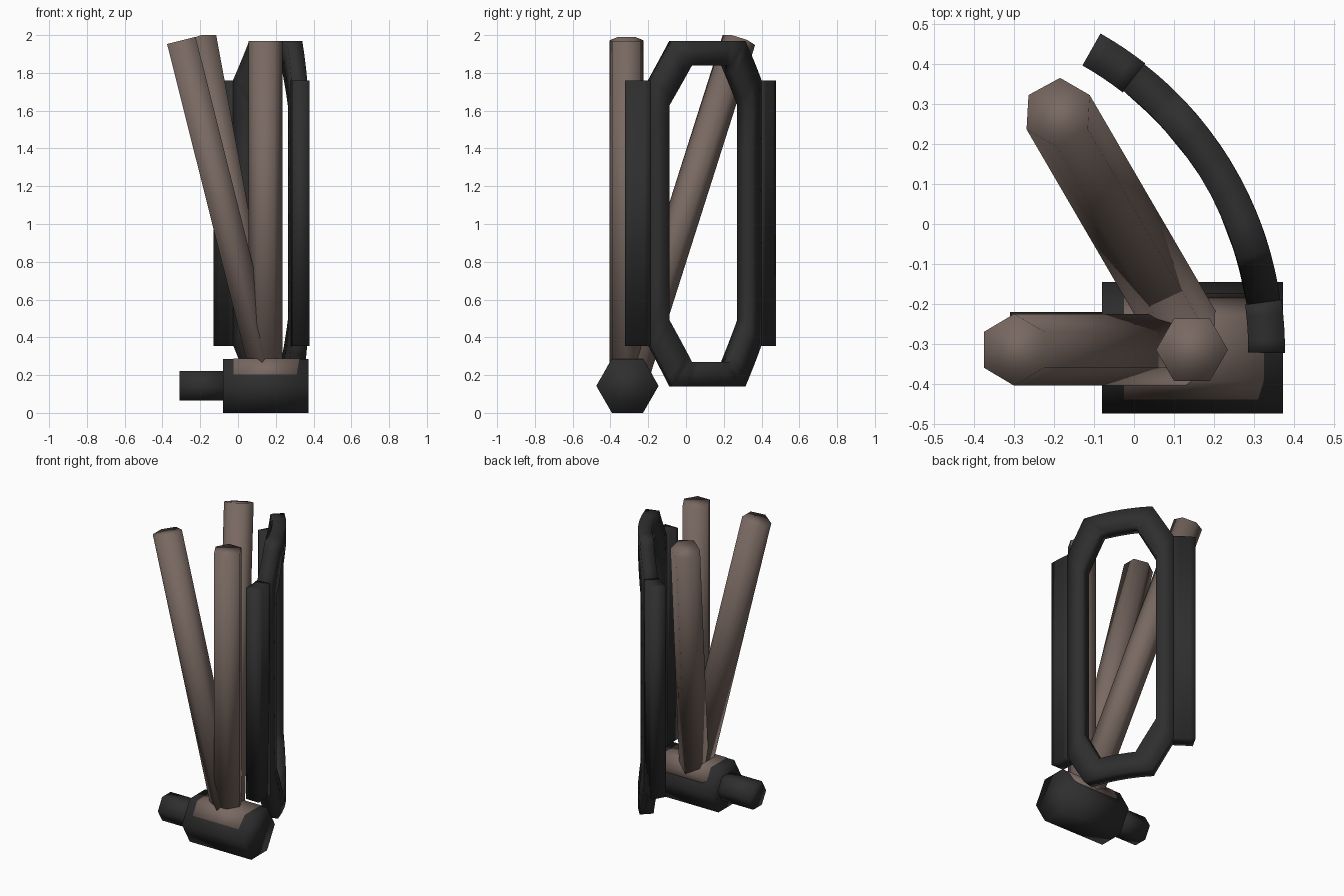
import bpy
import bmesh
from math import cos, sin, pi, radians
from mathutils import Vector

if "Cube" in bpy.data.objects:
    bpy.data.objects.remove(bpy.data.objects["Cube"], do_unlink=True)


def make_material(name, color):
    mat = bpy.data.materials.new(name)
    mat.use_nodes = True
    mat.diffuse_color = color
    bsdf = next(n for n in mat.node_tree.nodes if n.type == "BSDF_PRINCIPLED")
    bsdf.inputs["Base Color"].default_value = color
    return mat


BROWN = make_material("dusty_brown", (0.19, 0.14, 0.12, 1))
BLACK = make_material("charcoal_black", (0.028, 0.028, 0.028, 1))


def finish(name, bm, mat):
    bmesh.ops.recalc_face_normals(bm, faces=bm.faces[:])
    mesh = bpy.data.meshes.new(name)
    bm.to_mesh(mesh)
    bm.free()
    mesh.materials.append(mat)
    for poly in mesh.polygons:
        poly.use_smooth = True
    obj = bpy.data.objects.new(name, mesh)
    bpy.context.collection.objects.link(obj)
    return obj


def loft(name, rings, mat, closed=False):
    """Skin a series of equal sized rings, capping the ends unless closed."""
    bm = bmesh.new()
    loops = [[bm.verts.new(p) for p in ring] for ring in rings]
    n = len(rings[0])
    for i in range(len(loops) if closed else len(loops) - 1):
        a, b = loops[i], loops[(i + 1) % len(loops)]
        for j in range(n):
            k = (j + 1) % n
            bm.faces.new((a[j], a[k], b[k], b[j]))
    if not closed:
        bm.faces.new(loops[0])
        bm.faces.new(loops[-1])
    return finish(name, bm, mat)


def hex_bar(name, start, end, radius, corner, mat):
    """Six sided bar; corner is the direction one of its edges points to."""
    start, end = Vector(start), Vector(end)
    axis = (end - start).normalized()
    u = Vector(corner)
    u = (u - axis * u.dot(axis)).normalized()
    v = axis.cross(u)
    offsets = [(u * cos(i * pi / 3) + v * sin(i * pi / 3)) * radius for i in range(6)]
    return loft(name, [[c + o for o in offsets] for c in (start, end)], mat)


# Base barrel and its side peg
AXIS_Y, AXIS_Z = -0.31, 0.143
hex_bar("base_barrel", (-0.08, AXIS_Y, AXIS_Z), (0.373, AXIS_Y, AXIS_Z),
        0.165, (0, 1, 0), BLACK)
hex_bar("side_peg", (-0.31, AXIS_Y, AXIS_Z), (-0.07, AXIS_Y, AXIS_Z),
        0.09, (0, 1, 0), BLACK)

# Saddle plate wrapped over the top of the barrel: y, z, left x, right x
saddle_rows = [(-0.453, 0.18, 0.0, 0.285), (-0.442, 0.2, -0.025, 0.31),
               (-0.393, 0.288, -0.025, 0.325), (-0.227, 0.288, -0.025, 0.325),
               (-0.185, 0.215, -0.025, 0.31), (-0.174, 0.195, 0.0, 0.285)]
saddle_rings = []
for y, z, x0, x1 in saddle_rows:
    inner_y = AXIS_Y + (y - AXIS_Y) * 0.95
    inner_z = AXIS_Z + (z - AXIS_Z) * 0.95
    saddle_rings.append([(x0, y, z), (x1, y, z),
                         (x1, inner_y, inner_z), (x0, inner_y, inner_z)])
loft("saddle_plate", saddle_rings, BROWN)

# Three rods fanning up from the saddle
hex_bar("upright_rod", (0.145, -0.315, 0.2), (0.145, -0.315, 1.97),
        0.09, (1, 0, 0), BROWN)
hex_bar("side_leaning_rod", (0.145, -0.315, 0.2), (-0.3, -0.315, 1.972),
        0.09, (0, 1, 0), BROWN)
hex_bar("back_leaning_rod", (0.142, -0.29, 0.18), (-0.19, 0.28, 1.974),
        0.09, (0, 1, 0), BROWN)

# Curved shield, bent over a sixty degree arc
CENTER_X, CENTER_Y = -0.532, -0.315
OUTER, INNER = 0.907, 0.822


def bend(angle, z, radius):
    a = radians(angle)
    return (CENTER_X + radius * cos(a), CENTER_Y + radius * sin(a), z)


def octagon(side, flat, top, shoulder_top, shoulder_low, low, steps=5):
    """Closed octagon of (angle, height) points, mirrored about the arc middle."""
    half = [(flat, low), (side, shoulder_low), (side, shoulder_top), (flat, top)]
    corners = half + [(60 - a, z) for a, z in reversed(half)]
    points = []
    for (a0, z0), (a1, z1) in zip(corners, corners[1:] + corners[:1]):
        for s in range(steps):
            t = s / steps
            points.append((a0 + (a1 - a0) * t, z0 + (z1 - z0) * t))
    return points


outline = octagon(7.9, 16, 1.97, 1.76, 0.36, 0.14)
opening = octagon(14.6, 22.5, 1.84, 1.63, 0.49, 0.27)
ring = [[bend(*o, OUTER), bend(*i, OUTER), bend(*i, INNER), bend(*o, INNER)]
        for o, i in zip(outline, opening)]
loft("shield_frame", ring, BLACK, closed=True)

# Side flaps of the shield, mirrored on both ends of the arc
for name, flip in (("front_flap", False), ("back_flap", True)):
    strips = []
    for step in range(5):
        angle = -0.5 + 8.5 * step / 4
        angle = 60 - angle if flip else angle
        strips.append([bend(angle, z, r) for z, r in
                       ((0.355, INNER - 0.004), (0.355, OUTER + 0.003),
                        (1.76, OUTER + 0.003), (1.76, INNER - 0.004))])
    loft(name, strips, BLACK)
